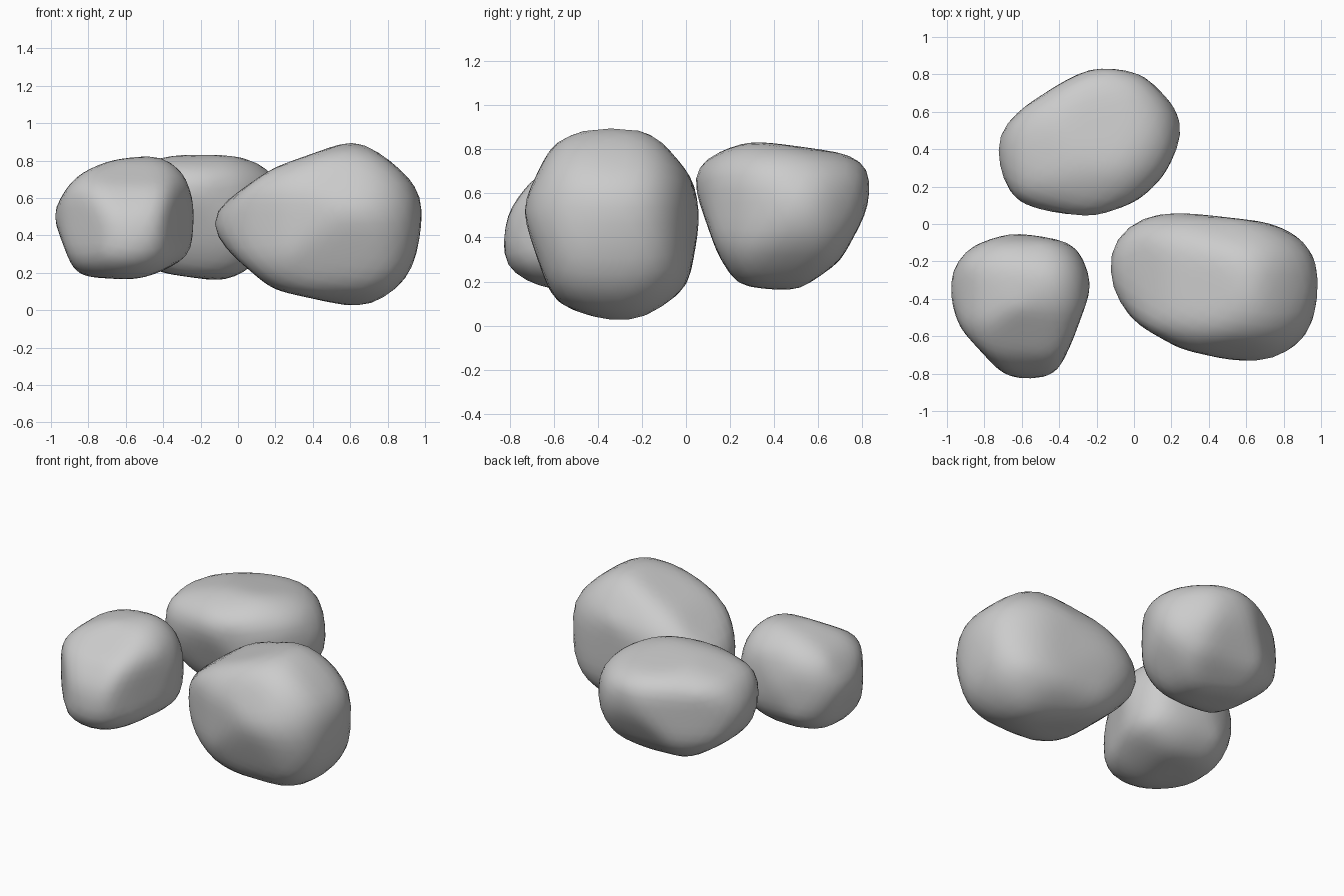
import bpy
import bmesh
from mathutils import Vector
from mathutils.geometry import convex_hull_2d

cube = bpy.data.objects.get("Cube")
if cube:
    bpy.data.objects.remove(cube, do_unlink=True)

# Single grey stone material
stone = bpy.data.materials.new("stone grey")
stone.use_nodes = True
colour = (0.6, 0.6, 0.6, 1)
stone.diffuse_color = colour
stone.node_tree.nodes["Principled BSDF"].inputs["Base Color"].default_value = colour


def outline_planes(outline, centre):
    """Edge normals of a convex outline, scaled so each edge lies at distance one."""
    points = [Vector(p) - centre for p in outline]
    ring = [points[i] for i in convex_hull_2d(points)]
    planes = []
    for start, end in zip(ring, ring[1:] + ring[:1]):
        edge = end - start
        normal = Vector((edge.y, -edge.x))
        planes.append(normal / normal.dot(start))
    return planes


def middle(values):
    return (min(values) + max(values)) / 2


def make_rock(name, plan, front, side, rounding=0.93):
    """Shape a sphere to a plan (x, y), a front (x, z) and a side (y, z) outline."""
    centre = Vector((middle([p[0] for p in plan]),
                     middle([p[1] for p in plan]),
                     middle([p[1] for p in front])))
    profiles = [(axes, outline_planes(outline, Vector([centre[a] for a in axes])))
                for axes, outline in (((0, 1), plan), ((0, 2), front), ((1, 2), side))]

    bm = bmesh.new()
    bmesh.ops.create_icosphere(bm, subdivisions=4, radius=1)
    for vert in bm.verts:
        direction = vert.co.normalized()
        reach = []
        for axes, planes in profiles:
            flat = Vector([direction[a] for a in axes])
            reach.append(max(plane.dot(flat) for plane in planes))
        # Rounds off the corners where the three outlines meet
        rounded = rounding * (sum(r * r for r in reach) / 2) ** 0.5
        vert.co = centre + direction / max(*reach, rounded)
    # Soften the ridges
    for _ in range(3):
        bmesh.ops.smooth_vert(bm, verts=bm.verts, factor=0.5,
                              use_axis_x=True, use_axis_y=True, use_axis_z=True)

    mesh = bpy.data.meshes.new(name)
    bm.to_mesh(mesh)
    bm.free()
    mesh.materials.append(stone)
    for face in mesh.polygons:
        face.use_smooth = True
    rock = bpy.data.objects.new(name, mesh)
    bpy.context.collection.objects.link(rock)
    return rock


# Large rock, tapering towards the middle of the group
make_rock(
    "large_rock",
    plan=[(-.16, -.13), (-.02, .04), (.2, .07), (.72, .01), (.87, -.05), (.98, -.17),
          (1, -.36), (.93, -.62), (.75, -.74), (.6, -.75), (.25, -.67), (0, -.53), (-.15, -.32)],
    front=[(-.16, .52), (.18, .76), (.63, .92), (.82, .8), (.96, .66), (1, .55),
           (.95, .25), (.88, .13), (.68, 0), (.18, .11), (-.05, .31), (-.16, .44)],
    side=[(-.75, .53), (-.61, .83), (-.43, .92), (-.16, .9), (.04, .66), (.07, .5),
          (.01, .17), (-.23, 0), (-.34, .01), (-.6, .1), (-.67, .29)])

# Small rock with a low front bulge
make_rock(
    "small_rock",
    plan=[(-1, -.37), (-.98, -.24), (-.88, -.12), (-.65, -.04), (-.36, -.09), (-.29, -.13),
          (-.22, -.33), (-.33, -.63), (-.42, -.82), (-.6, -.84), (-.71, -.8), (-.93, -.56)],
    front=[(-1, .52), (-.9, .68), (-.83, .74), (-.69, .8), (-.42, .84), (-.29, .74),
           (-.22, .55), (-.25, .29), (-.42, .2), (-.55, .16), (-.87, .18)],
    side=[(-.85, .25), (-.81, .52), (-.7, .66), (-.45, .81), (-.25, .84), (-.1, .72),
          (-.04, .5), (-.08, .3), (-.2, .18), (-.63, .16)])

# Back rock, lying diagonally with a narrow base
make_rock(
    "back_rock",
    plan=[(-.76, .39), (-.75, .47), (-.6, .62), (-.4, .75), (-.21, .85), (.05, .81),
          (.24, .61), (.28, .5), (.16, .25), (.02, .12), (-.25, .02), (-.4, .05), (-.65, .11)],
    front=[(-.76, .55), (-.65, .75), (-.35, .83), (0, .84), (.17, .76), (.28, .55),
           (.22, .38), (.05, .21), (-.07, .15), (-.42, .2), (-.65, .35)],
    side=[(.02, .67), (.05, .75), (.28, .84), (.46, .82), (.74, .78), (.84, .73),
          (.83, .53), (.7, .29), (.5, .15), (.23, .18), (.14, .33)])
